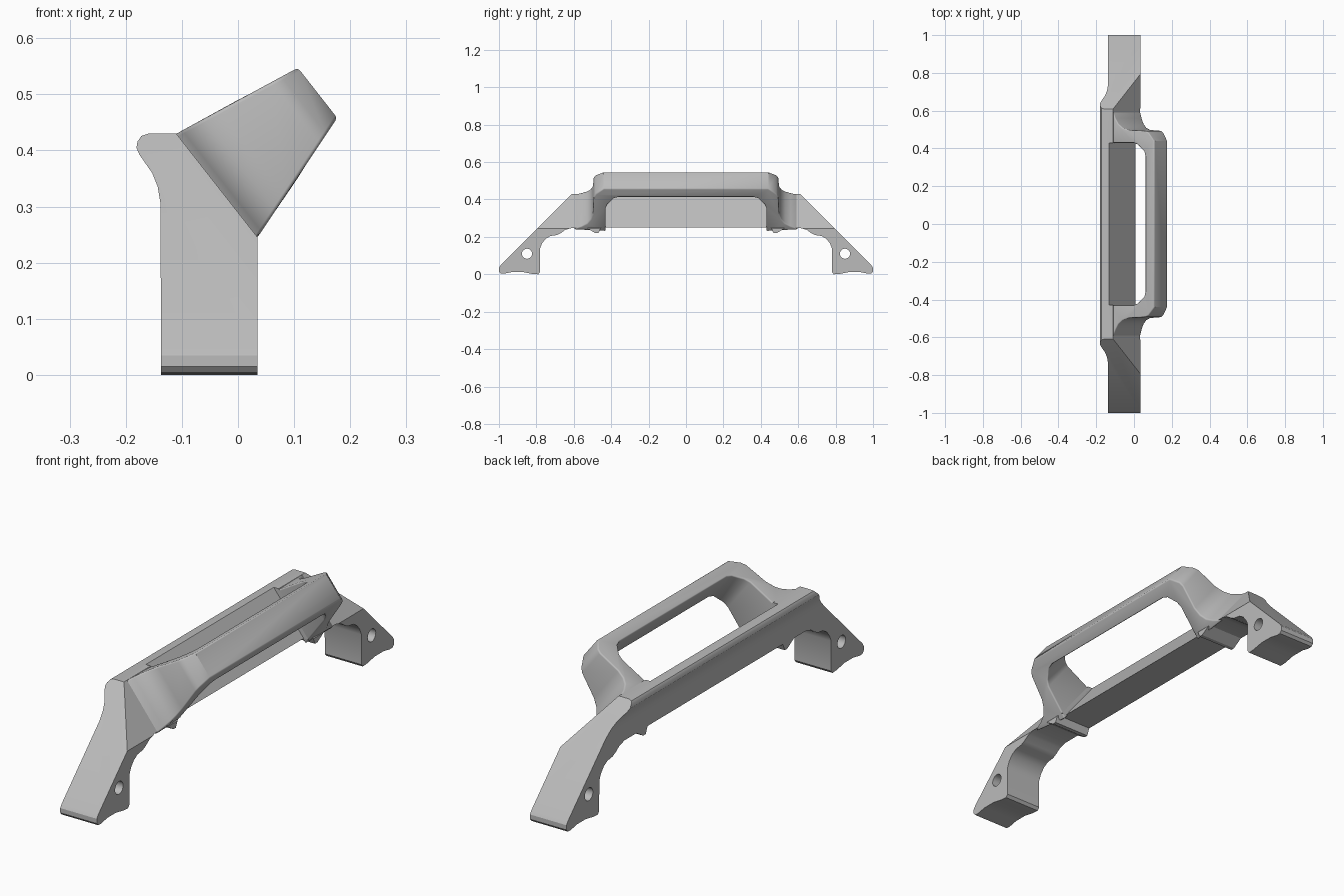
import bpy, bmesh, math
from mathutils import Vector

if "Cube" in bpy.data.objects:
    bpy.data.objects.remove(bpy.data.objects["Cube"], do_unlink=True)

grey = bpy.data.materials.new("satin grey")
grey.use_nodes = True
grey.diffuse_color = (0.5, 0.5, 0.5, 1)
grey.node_tree.nodes["Principled BSDF"].inputs["Base Color"].default_value = (0.5, 0.5, 0.5, 1)


def prism(name, points, place, a, b):
    """Extrude a 2D outline from a to b; place maps (p, q, t) to 3D."""
    bm = bmesh.new()
    ends = [[bm.verts.new(place(p, q, t)) for p, q in points] for t in (a, b)]
    for ring in ends:
        bm.faces.new(ring)
    n = len(points)
    for i in range(n):
        j = (i + 1) % n
        bm.faces.new((ends[0][i], ends[0][j], ends[1][j], ends[1][i]))
    bmesh.ops.recalc_face_normals(bm, faces=bm.faces)
    mesh = bpy.data.meshes.new(name)
    bm.to_mesh(mesh)
    bm.free()
    ob = bpy.data.objects.new(name, mesh)
    bpy.context.collection.objects.link(ob)
    mesh.materials.append(grey)
    return ob


def apply_modifiers(ob):
    bpy.ops.object.select_all(action='DESELECT')
    ob.select_set(True)
    bpy.context.view_layer.objects.active = ob
    for m in list(ob.modifiers):
        bpy.ops.object.modifier_apply(modifier=m.name)


def boolean(ob, tool, mode):
    m = ob.modifiers.new(mode.title(), 'BOOLEAN')
    m.object, m.operation, m.solver = tool, mode, 'EXACT'
    apply_modifiers(ob)
    bpy.data.objects.remove(tool, do_unlink=True)


def smooth(ob, angle):
    bpy.ops.object.select_all(action='DESELECT')
    ob.select_set(True)
    bpy.context.view_layer.objects.active = ob
    bpy.ops.object.shade_smooth_by_angle(angle=math.radians(angle))


def mirrored(half):
    return half + [(-y, z) for y, z in reversed(half)]


# Bracket body: side outline with sloping legs, shaped feet and locating nubs
side = mirrored([
    (0.61, 0.43), (0.99, 0.05), (1.0, 0.035), (1.0, 0.015), (0.99, 0.004),
    (0.97, 0.004), (0.93, 0.012), (0.87, 0.012), (0.82, 0.002), (0.79, 0.0),
    (0.78, 0.012), (0.78, 0.14), (0.77, 0.165), (0.75, 0.19), (0.725, 0.205),
    (0.69, 0.21), (0.67, 0.22), (0.645, 0.238), (0.61, 0.248), (0.53, 0.248),
    (0.485, 0.22), (0.468, 0.22), (0.455, 0.25)])
body = prism("bracket_body", side, lambda y, z, x: (x, y, z), -0.3, 0.2)

# Cross section with the flared rear lip and slanted mounting face
section = [(-0.137, -0.1), (0.035, -0.1), (0.035, 0.245), (-0.11, 0.43), (-0.16, 0.43),
           (-0.172, 0.426), (-0.179, 0.416), (-0.181, 0.405), (-0.176, 0.393),
           (-0.153, 0.36), (-0.143, 0.335), (-0.138, 0.305)]
boolean(body, prism("section", section, lambda x, z, y: (x, y, z), -1.2, 1.2), 'INTERSECT')

# Local frame of the slanted face: u points out of it, w runs down it
corner = Vector((-0.11, 0, 0.43))
down = Vector((0.145, 0, -0.185)).normalized()
out = Vector((-down.z, 0, down.x))


def slanted(u, y, w):
    return corner + out * u + down * w + Vector((0, y, 0))


# Shallow recess along the slanted face inside the handle opening
recess = [(-0.018, -0.43), (0.3, -0.43), (0.3, 0.43), (-0.018, 0.43)]
boolean(body, prism("recess", recess, slanted, -0.2, 0.4), 'DIFFERENCE')

# Bolt holes through both feet
for sign in (-1, 1):
    circle = [(sign * 0.85 + 0.027 * math.cos(k * math.tau / 32),
               0.11 + 0.027 * math.sin(k * math.tau / 32)) for k in range(32)]
    boolean(body, prism("hole", circle, lambda y, z, x: (x, y, z), -0.4, 0.4), 'DIFFERENCE')
smooth(body, 30)


# Handle: U-shaped loop, flared at its roots and tapering outwards
def tapered(u, y, t):
    low = 0.17 * max(u, 0)
    high = 0.235 - 0.33 * max(u, 0)
    return slanted(u, y, low + (high - low) * t)


outer = [(-0.01, 0.6), (0.0, 0.59), (0.012, 0.56), (0.03, 0.53), (0.055, 0.51),
         (0.09, 0.498), (0.19, 0.493), (0.21, 0.483), (0.243, 0.44)]
inner = [(0.19, 0.36), (0.182, 0.385), (0.145, 0.42), (0.12, 0.43), (-0.025, 0.43)]
loop = (outer + [(u, -y) for u, y in reversed(outer)]
        + [(u, -y) for u, y in reversed(inner)] + inner)
handle = prism("handle_loop", loop, tapered, 0, 1)
bevel = handle.modifiers.new("Soft edges", 'BEVEL')
bevel.width, bevel.segments = 0.016, 4
bevel.limit_method, bevel.angle_limit = 'ANGLE', math.radians(50)
apply_modifiers(handle)
smooth(handle, 35)
